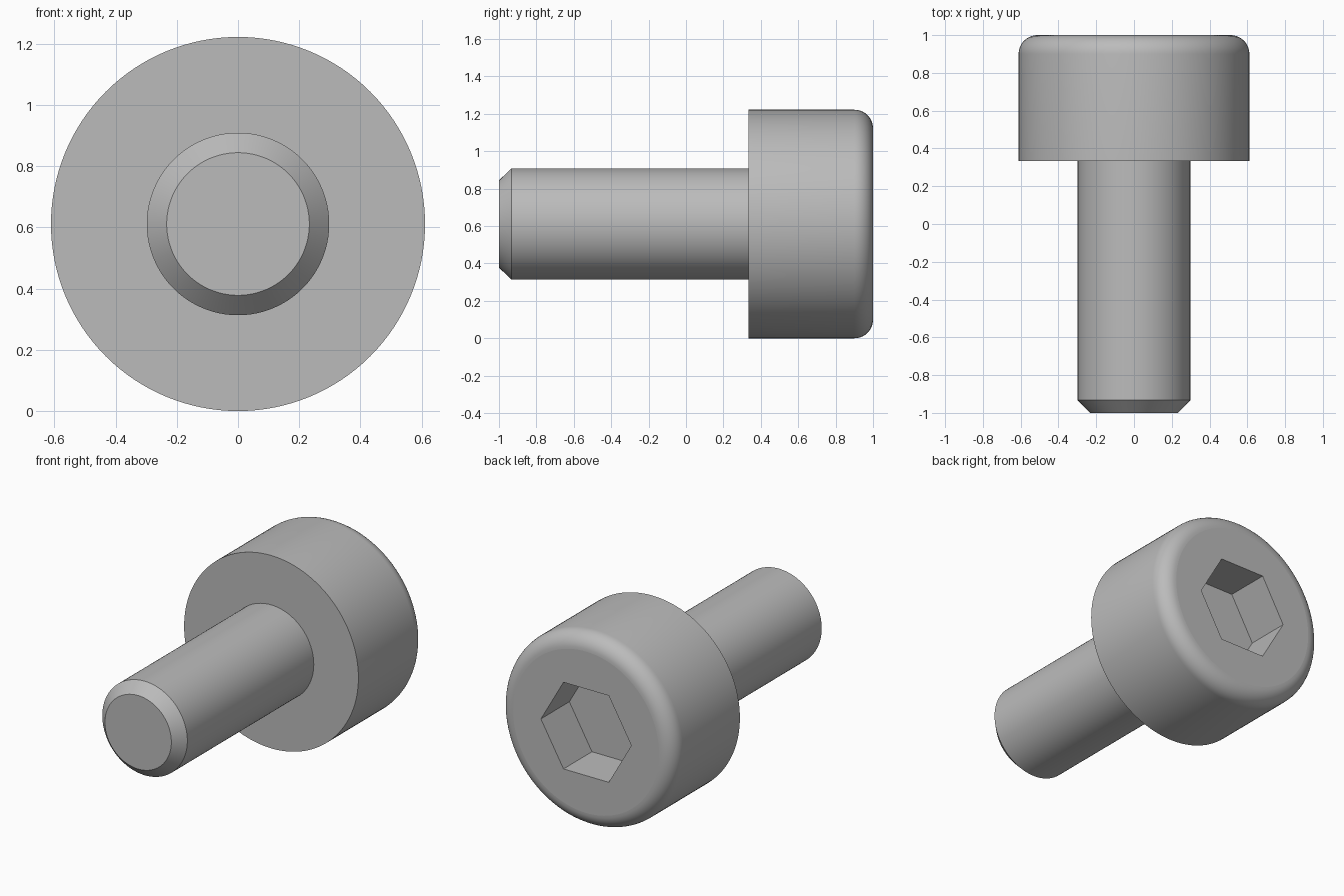
import bpy
import bmesh
from math import cos, sin, pi
from mathutils import Vector

cube = bpy.data.objects.get("Cube")
if cube:
    bpy.data.objects.remove(cube, do_unlink=True)

HEAD_R, SHANK_R, TIP_R = 0.611, 0.298, 0.233
HEAD_Y, CHAMFER_Y = 0.333, -0.933
FILLET = 0.1
SOCKET_R, SOCKET_DEPTH = 0.317, 0.285
AXIS = Vector((0, 0, HEAD_R))

steel = bpy.data.materials.new("grey steel")
steel.use_nodes = True
steel.diffuse_color = (0.5, 0.5, 0.5, 1)
steel.node_tree.nodes["Principled BSDF"].inputs["Base Color"].default_value = (0.5, 0.5, 0.5, 1)


def revolve(name, profile, sides):
    """Spin (radius, y) points about the long axis and cap both ends."""
    bm = bmesh.new()
    verts = [bm.verts.new(AXIS + Vector((r, y, 0))) for r, y in profile]
    edges = [bm.edges.new(pair) for pair in zip(verts, verts[1:])]
    bmesh.ops.spin(bm, geom=verts + edges, cent=AXIS, axis=(0, 1, 0),
                   angle=2 * pi, steps=sides)
    bmesh.ops.remove_doubles(bm, verts=bm.verts, dist=1e-4)
    bmesh.ops.holes_fill(bm, edges=bm.edges, sides=0)
    bmesh.ops.recalc_face_normals(bm, faces=bm.faces)
    mesh = bpy.data.meshes.new(name)
    bm.to_mesh(mesh)
    bm.free()
    mesh.materials.append(steel)
    obj = bpy.data.objects.new(name, mesh)
    bpy.context.collection.objects.link(obj)
    return obj


# Body: chamfered tip, plain shank, flat underside, head with rounded rim
profile = [(TIP_R, -1), (SHANK_R, CHAMFER_Y), (SHANK_R, HEAD_Y), (HEAD_R, HEAD_Y)]
steps = 10
for i in range(steps + 1):
    a = i / steps * pi / 2
    profile.append((HEAD_R - FILLET + FILLET * cos(a), 1 - FILLET + FILLET * sin(a)))
screw = revolve("socket_head_screw", profile, 128)

# Hexagonal socket cut into the head
cutter = revolve("socket_cutter", [(SOCKET_R, 1 - SOCKET_DEPTH), (SOCKET_R, 1.2)], 6)
cutter.hide_render = True
cut = screw.modifiers.new("hex_socket", 'BOOLEAN')
cut.operation = 'DIFFERENCE'
cut.solver = 'EXACT'
cut.object = cutter

bpy.ops.object.select_all(action='DESELECT')
screw.select_set(True)
bpy.context.view_layer.objects.active = screw
bpy.ops.object.modifier_apply(modifier=cut.name)
bpy.data.objects.remove(cutter, do_unlink=True)

# Smooth round surfaces, keep the end faces flat
bpy.ops.object.shade_smooth_by_angle(angle=pi / 6)
for face in screw.data.polygons:
    if abs(face.normal.y) > 0.999:
        face.use_smooth = False
